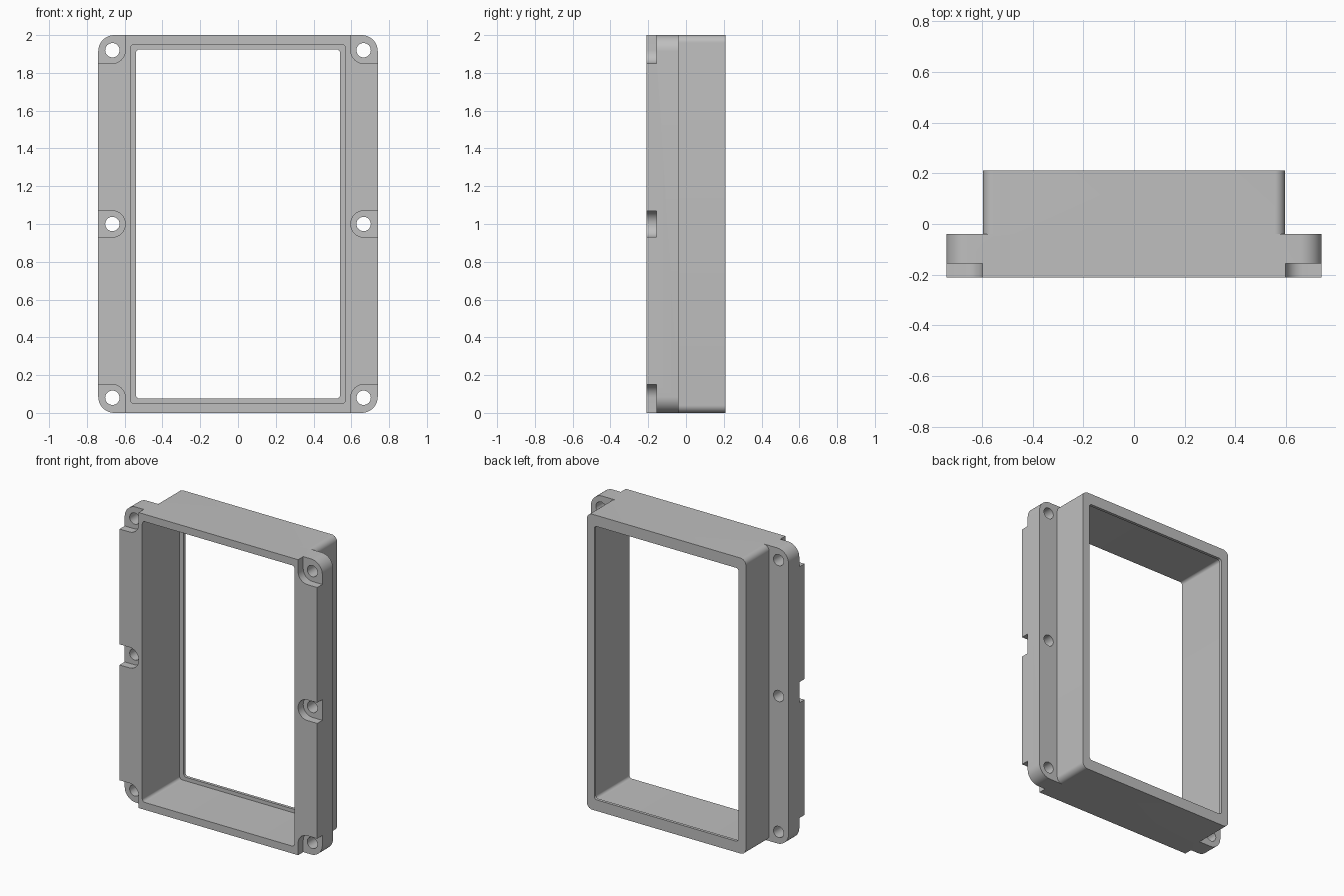
import bpy, math

cube = bpy.data.objects.get("Cube")
if cube:
    bpy.data.objects.remove(cube, do_unlink=True)

grey = bpy.data.materials.new("light grey")
grey.use_nodes = True
colour = (0.52, 0.52, 0.52, 1)
grey.diffuse_color = colour
grey.node_tree.nodes["Principled BSDF"].inputs["Base Color"].default_value = colour


def rounded_rect(x0, x1, z0, z1, r, steps=10):
    """Outline of a rectangle with rounded corners in the x-z plane."""
    corners = [(x1 - r, z1 - r), (x0 + r, z1 - r), (x0 + r, z0 + r), (x1 - r, z0 + r)]
    return [(cx + r * math.cos((k + i / steps) * math.pi / 2),
             cz + r * math.sin((k + i / steps) * math.pi / 2))
            for k, (cx, cz) in enumerate(corners) for i in range(steps + 1)]


def circle(cx, cz, r, sides=32):
    return [(cx + r * math.cos(2 * math.pi * i / sides),
             cz + r * math.sin(2 * math.pi * i / sides)) for i in range(sides)]


def prism(name, outline, y0, y1):
    """Extrude an x-z outline from y0 to y1."""
    n = len(outline)
    verts = [(x, y, z) for y in (y0, y1) for x, z in outline]
    faces = [tuple(range(n)), tuple(reversed(range(n, 2 * n)))]
    faces += [(i, i + n, (i + 1) % n + n, (i + 1) % n) for i in range(n)]
    mesh = bpy.data.meshes.new(name)
    mesh.from_pydata(verts, [], faces)
    mesh.materials.append(grey)
    obj = bpy.data.objects.new(name, mesh)
    bpy.context.collection.objects.link(obj)
    return obj


def combine(target, tool, operation):
    """Apply a boolean and discard the tool."""
    bpy.context.view_layer.objects.active = target
    mod = target.modifiers.new(operation, 'BOOLEAN')
    mod.operation, mod.solver, mod.object = operation, 'EXACT', tool
    bpy.ops.object.modifier_apply(modifier=mod.name)
    bpy.data.objects.remove(tool, do_unlink=True)


FRONT, BACK = -0.21, 0.21
FLANGE_BACK, POCKET_FLOOR, LIP = -0.04, -0.155, 0.19

# Wide mounting flange joined to the narrower deep body
frame = prism("enclosure_frame", rounded_rect(-0.74, 0.74, 0, 2, 0.085), FRONT, FLANGE_BACK)
combine(frame, prism("body", rounded_rect(-0.595, 0.595, 0, 2, 0.04), -0.1, BACK), 'UNION')

# Main opening, stopping at a thin lip around the smaller back opening
combine(frame, prism("main_opening", rounded_rect(-0.57, 0.57, 0.05, 1.95, 0.02), -0.5, LIP), 'DIFFERENCE')
combine(frame, prism("back_opening", rounded_rect(-0.54, 0.54, 0.075, 1.925, 0.02), -0.5, 0.5), 'DIFFERENCE')

# Screw pockets open to the outer edges, each with a through hole
for side in (-1, 1):
    for z0, z1, hole_z in ((-0.3, 0.15, 0.08), (0.93, 1.07, 1.0), (1.85, 2.3, 1.92)):
        x0, x1 = sorted((side * 0.597, side * 0.95))
        pocket = prism("pocket", rounded_rect(x0, x1, z0, z1, 0.069), -0.4, POCKET_FLOOR)
        combine(frame, pocket, 'DIFFERENCE')
        hole = prism("screw_hole", circle(side * 0.665, hole_z, 0.038), -0.4, 0.1)
        combine(frame, hole, 'DIFFERENCE')

bpy.ops.object.select_all(action='DESELECT')
frame.select_set(True)
bpy.context.view_layer.objects.active = frame
bpy.ops.object.shade_smooth_by_angle(angle=math.radians(30))
